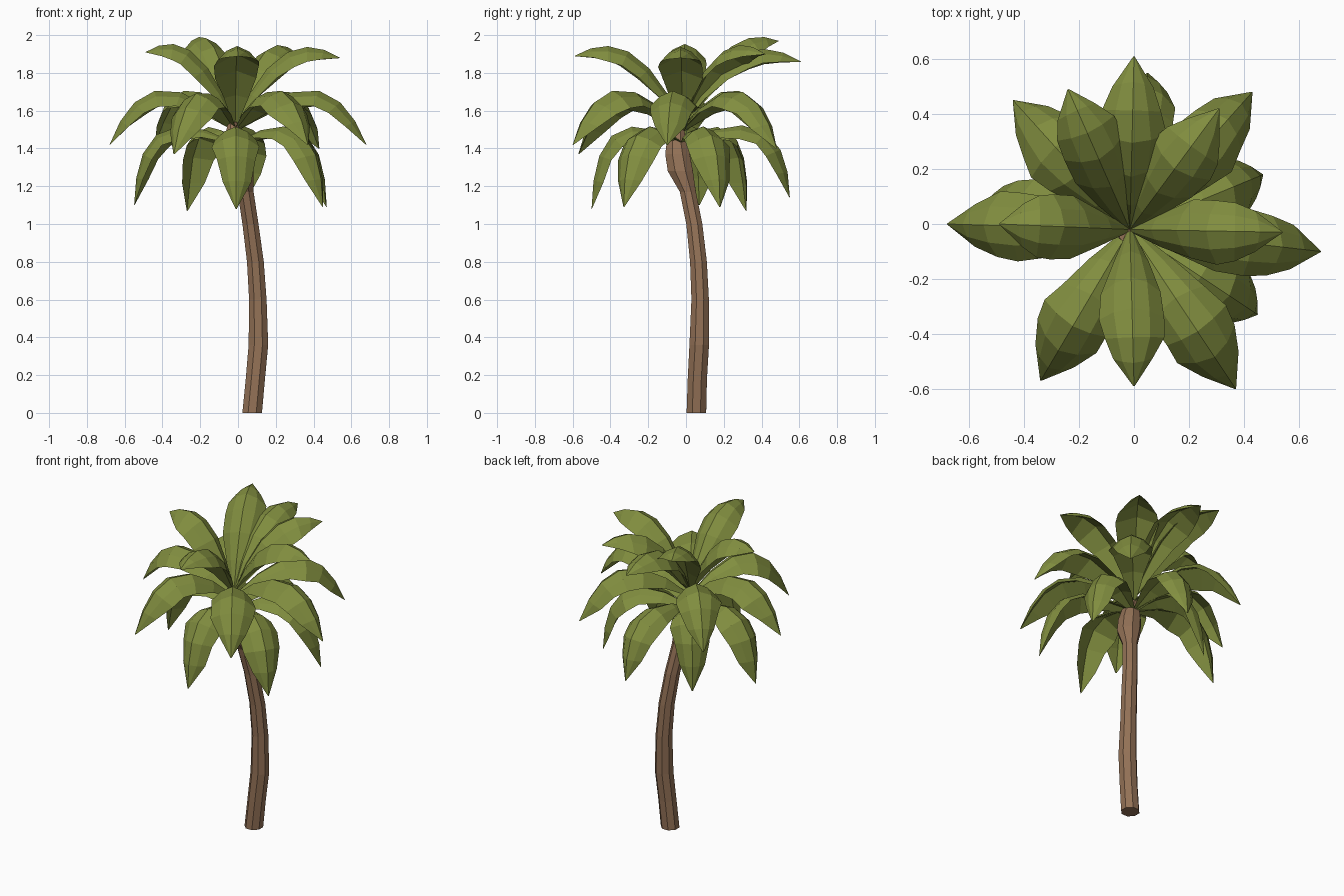
import bpy, bmesh, math, random
from mathutils import Vector

if "Cube" in bpy.data.objects:
    bpy.data.objects.remove(bpy.data.objects["Cube"])

random.seed(4)

def material(name, rgb):
    m = bpy.data.materials.new(name)
    m.diffuse_color = (*rgb, 1)
    m.use_nodes = True
    m.node_tree.nodes["Principled BSDF"].inputs["Base Color"].default_value = m.diffuse_color
    return m

GREEN = material("leaf green", (0.22, 0.27, 0.05))
BROWN = material("bark brown", (0.29, 0.165, 0.093))

def loft(name, rings, mat):
    """Closed flat-shaded skin over a list of equal-length point rings."""
    bm = bmesh.new()
    vr = [[bm.verts.new(p) for p in ring] for ring in rings]
    n = len(vr[0])
    for a, b in zip(vr, vr[1:]):
        for i in range(n):
            j = (i + 1) % n
            bm.faces.new((a[i], a[j], b[j], b[i]))
    bm.faces.new(vr[0])
    bm.faces.new(vr[-1])
    bmesh.ops.remove_doubles(bm, verts=bm.verts, dist=0.0005)
    bmesh.ops.recalc_face_normals(bm, faces=bm.faces)
    me = bpy.data.meshes.new(name)
    bm.to_mesh(me)
    bm.free()
    me.materials.append(mat)
    ob = bpy.data.objects.new(name, me)
    bpy.context.collection.objects.link(ob)
    return ob

# Curved trunk with a swollen crown: x, y, z, radius
trunk = [(.075, .055, 0, .056), (.092, .06, .18, .055), (.108, .07, .36, .056),
         (.105, .075, .6, .050), (.092, .066, .8, .048), (.066, .044, 1.0, .046),
         (.040, .010, 1.17, .046), (.015, -.03, 1.28, .072), (-.005, -.045, 1.37, .070),
         (-.02, -.05, 1.45, .054), (-.03, -.04, 1.54, .025)]
loft("trunk", [[Vector((x + r * math.cos(math.tau * k / 8 + .39),
                        y + r * math.sin(math.tau * k / 8 + .39), z))
                for k in range(8)] for x, y, z, r in trunk], BROWN)

# Blade outline: position along midrib, half width
OUTLINE = [(0, .012), (.16, .065), (.34, .108), (.54, .12), (.72, .108), (.87, .076), (1, .003)]

def frond(name, tip, base_z, ctrl_z, reach, wide, fold):
    """Roof-folded blade swept along an arching midrib."""
    tip = Vector(tip)
    base = Vector((-.015, -.02, base_z))
    ctrl = base.lerp(tip, reach)
    ctrl.z = ctrl_z
    rings = []
    for t, w in OUTLINE:
        p = base * (1 - t) ** 2 + ctrl * 2 * t * (1 - t) + tip * t * t
        d = ((ctrl - base) * (1 - t) + (tip - ctrl) * t).normalized()
        side = Vector((tip.y - base.y, base.x - tip.x, 0)).normalized()
        up = side.cross(d)
        if up.z < 0:
            up = -up
        w *= wide
        wl, wr = (w * random.uniform(.92, 1.08) for _ in range(2))
        thick = min(.016, w * .4)
        rings.append([p,
                      p + side * wr * .55 - up * wr * fold * .35,
                      p + side * wr - up * wr * fold,
                      p - up * thick,
                      p - side * wl - up * wl * fold,
                      p - side * wl * .55 - up * wl * fold * .35])
    return loft(name, rings, GREEN)

# Three tiers of fronds, given by their tips
upper = [(0, .61, 1.86), (-.24, .49, 1.97), (-.49, 0, 1.91), (.54, -.03, 1.88),
         (0, -.59, 1.89), (.31, .42, 1.90)]
middle = [(-.68, 0, 1.42), (.68, -.1, 1.42), (-.44, .45, 1.42), (.43, .48, 1.40),
          (-.34, -.57, 1.37), (.37, -.6, 1.42)]
lower = [(-.01, -.5, 1.08), (.45, -.33, 1.09), (.47, .18, 1.09), (-.55, .07, 1.10),
         (-.27, .32, 1.07), (.05, .55, 1.14)]
# base height, control height, reach, width, fold depth
for tier, tips, args in (("upper", upper, (1.53, 2.09, .42, 1.0, .72)),
                         ("middle", middle, (1.50, 1.96, .70, 1.08, .68)),
                         ("lower", lower, (1.43, 1.71, .98, 1.0, .65))):
    for i, tip in enumerate(tips):
        frond(f"{tier}_frond_{i + 1}", tip, *args)
